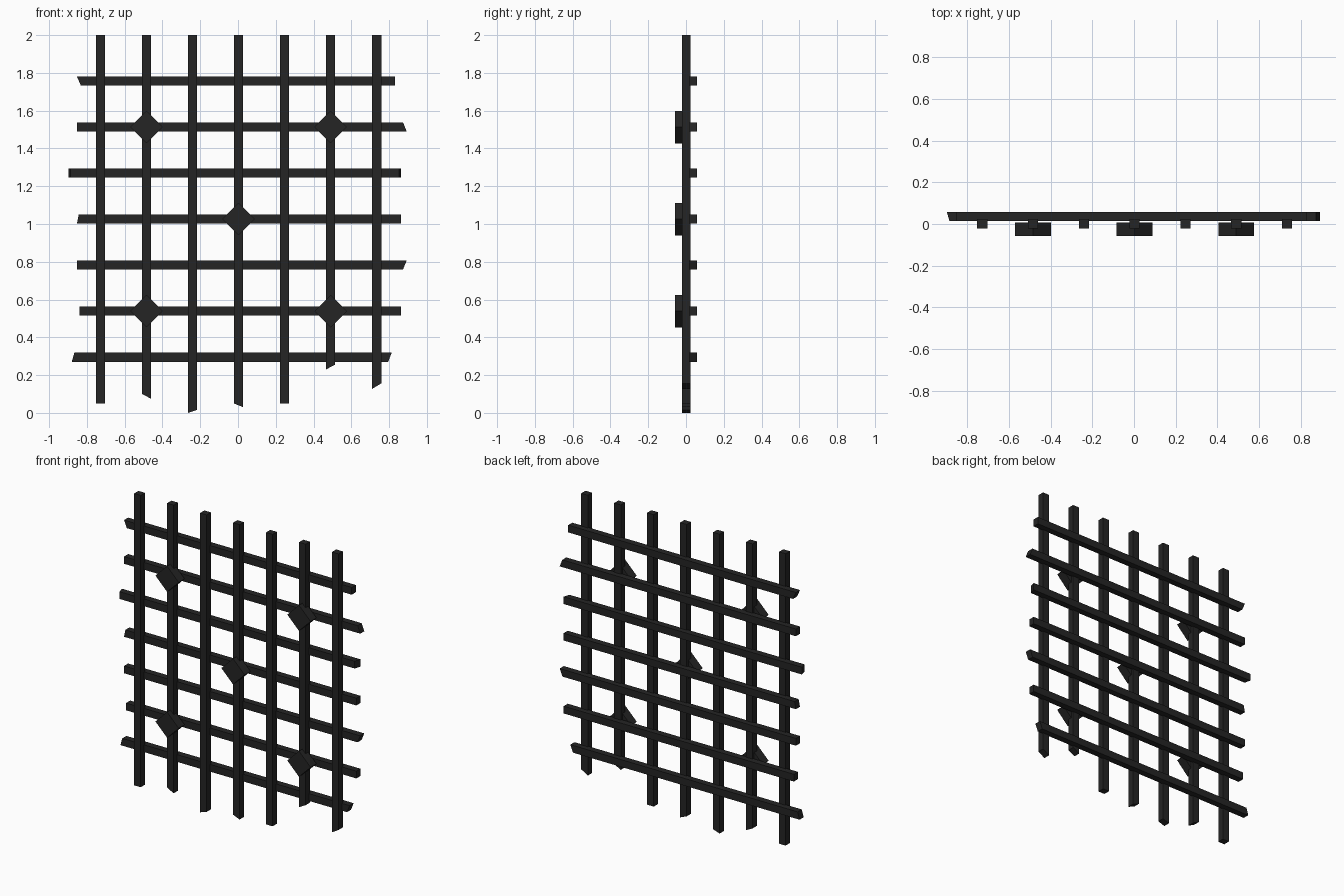
import bpy, bmesh
from mathutils import Vector

if "Cube" in bpy.data.objects:
    bpy.data.objects.remove(bpy.data.objects["Cube"])

iron = bpy.data.materials.new("black_iron")
iron.diffuse_color = (0.018, 0.018, 0.018, 1)
iron.use_nodes = True
iron.node_tree.nodes["Principled BSDF"].inputs["Base Color"].default_value = iron.diffuse_color


def prism(name, start, end):
    """Solid between two four-point end loops."""
    bm = bmesh.new()
    a = [bm.verts.new(Vector(p)) for p in start]
    b = [bm.verts.new(Vector(p)) for p in end]
    bm.faces.new(a)
    bm.faces.new(b[::-1])
    for i in range(4):
        j = (i + 1) % 4
        bm.faces.new((a[j], a[i], b[i], b[j]))
    bmesh.ops.recalc_face_normals(bm, faces=bm.faces)
    me = bpy.data.meshes.new(name)
    bm.to_mesh(me)
    bm.free()
    me.materials.append(iron)
    ob = bpy.data.objects.new(name, me)
    bpy.context.collection.objects.link(ob)
    return ob


PITCH, H = 0.2437, 0.0243   # bar spacing, half bar width
X0, Z0 = 0.003, 1.026       # centre of the lattice

# Upright bars: height of the cut lower end at its left and right edge
cuts = [(.05, .05), (.10, .075), (0, .016), (.05, .03), (.05, .05), (.23, .256), (.127, .156)]
YF, YB = -0.022, 0.023
for i, (zl, zr) in enumerate(cuts):
    x = X0 + (i - 3) * PITCH
    l, r = x - H, x + H
    prism(f"upright_bar_{i + 1}",
          [(l, YF, zl), (r, YF, zr), (r, YB, zr), (l, YB, zl)],
          [(l, YF, 2), (r, YF, 2), (r, YB, 2), (l, YB, 2)])

# Cross bars, bottom to top: left top, left bottom, right top, right bottom, front edge setback
ends = [(-.866, -.88, .814, .795, 0), (-.838, -.838, .864, .864, 0),
        (-.853, -.853, .893, .873, 0), (-.843, -.853, .864, .864, 0),
        (-.898, -.898, .864, .864, .012), (-.853, -.853, .874, .893, 0),
        (-.853, -.832, .83, .83, 0)]
CF, CB = 0.015, 0.058
for i, (lt, lb, rt, rb, s) in enumerate(ends):
    z = Z0 + (i - 3) * PITCH
    b, t = z - H, z + H
    prism(f"cross_bar_{i + 1}",
          [(lb + s, CF, b), (lt + s, CF, t), (lt, CB, t), (lb, CB, b)],
          [(rb - s, CF, b), (rt - s, CF, t), (rt, CB, t), (rb, CB, b)])

# Diamond studs on five crossings
R = 0.086
for n, (i, k) in enumerate([(0, 0), (-2, -2), (2, -2), (-2, 2), (2, 2)]):
    x, z = X0 + i * PITCH, Z0 + k * PITCH
    ring = [(x + R, z), (x, z + R), (x - R, z), (x, z - R)]
    prism(f"diamond_stud_{n + 1}",
          [(px, -0.057, pz) for px, pz in ring],
          [(px, 0.006, pz) for px, pz in ring])
